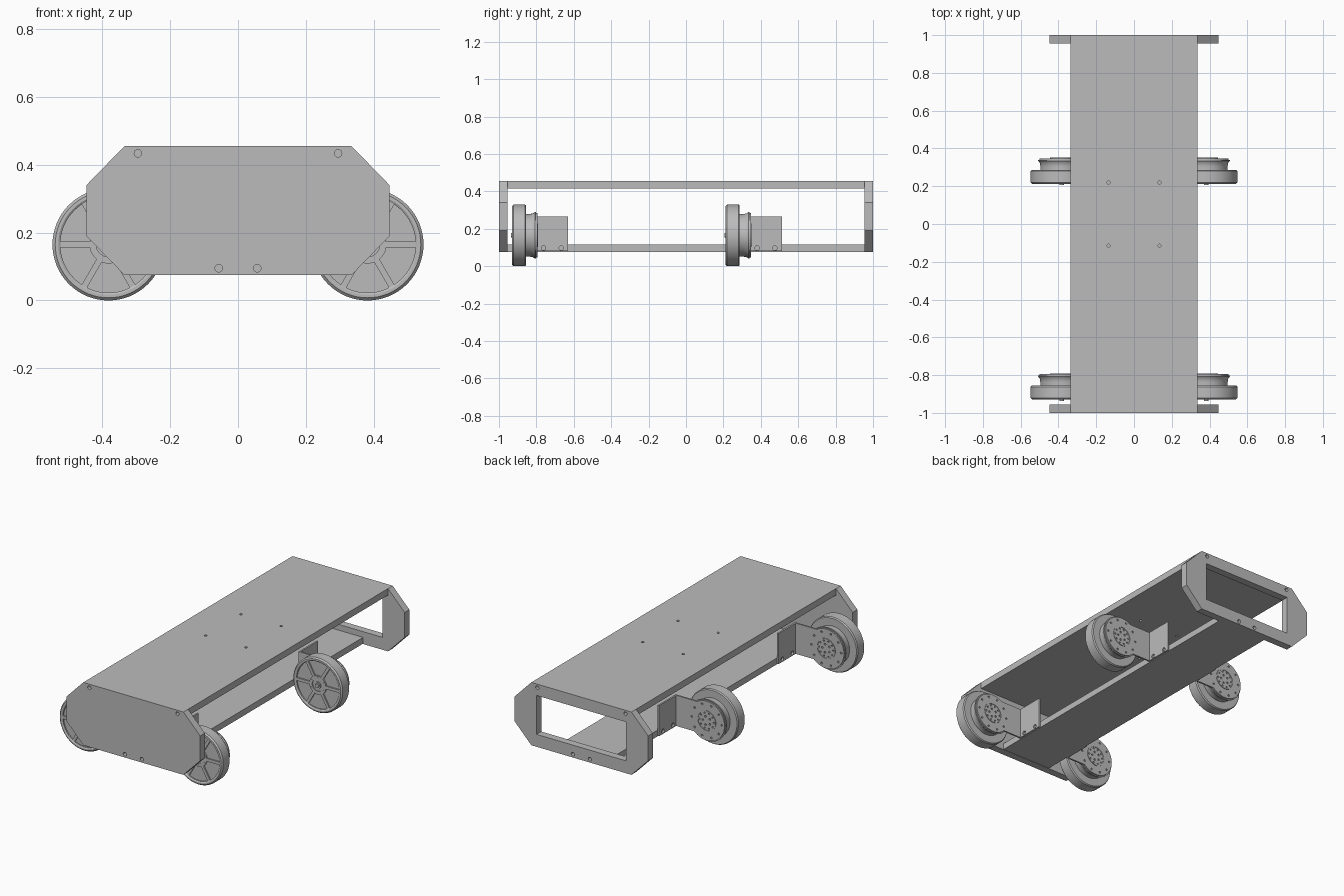
import bpy, bmesh, math
from mathutils import Matrix, Vector

if "Cube" in bpy.data.objects:
    bpy.data.objects.remove(bpy.data.objects["Cube"], do_unlink=True)

grey = bpy.data.materials.new("plain grey")
grey.use_nodes = True
COLOUR = (0.5, 0.5, 0.5, 1)
grey.diffuse_color = COLOUR
grey.node_tree.nodes["Principled BSDF"].inputs["Base Color"].default_value = COLOUR

TURN = {"x": Matrix.Rotation(math.pi / 2, 4, "Y"),
        "y": Matrix.Rotation(math.pi / 2, 4, "X"),
        "z": Matrix.Identity(4)}


def finish(name, bm, smooth=False):
    bmesh.ops.recalc_face_normals(bm, faces=bm.faces)
    mesh = bpy.data.meshes.new(name)
    bm.to_mesh(mesh)
    bm.free()
    mesh.materials.append(grey)
    obj = bpy.data.objects.new(name, mesh)
    bpy.context.collection.objects.link(obj)
    if smooth:
        activate(obj)
        bpy.ops.object.shade_smooth_by_angle(angle=math.radians(30))
    return obj


def activate(obj):
    bpy.ops.object.select_all(action="DESELECT")
    obj.select_set(True)
    bpy.context.view_layer.objects.active = obj


def add_box(bm, lo, hi, spin=Matrix.Identity(4)):
    lo, hi = Vector(lo), Vector(hi)
    m = Matrix.Translation((lo + hi) / 2) @ Matrix.Diagonal((*(hi - lo), 1))
    bmesh.ops.create_cube(bm, size=1, matrix=spin @ m)


def add_rod(bm, centre, axis, radius, depth, sides=24):
    bmesh.ops.create_cone(bm, cap_ends=True, segments=sides, radius1=radius, radius2=radius,
                          depth=depth, matrix=Matrix.Translation(centre) @ TURN[axis])


def add_prism(bm, outline, y0, y1):
    face = bm.faces.new([bm.verts.new((x, y0, z)) for x, z in outline])
    out = bmesh.ops.extrude_face_region(bm, geom=[face])
    verts = [v for v in out["geom"] if isinstance(v, bmesh.types.BMVert)]
    bmesh.ops.translate(bm, verts=verts, vec=(0, y1 - y0, 0))


def add_lathe(bm, profile, sides=64):
    # Revolve (radius, y) points about the y axis
    verts = [bm.verts.new((r, y, 0)) for r, y in profile]
    edges = [bm.edges.new(pair) for pair in zip(verts, verts[1:])]
    bmesh.ops.spin(bm, geom=verts + edges, cent=(0, 0, 0), axis=(0, 1, 0),
                   angle=2 * math.pi, steps=sides, use_merge=True)
    bmesh.ops.remove_doubles(bm, verts=bm.verts, dist=1e-5)


def cut(obj, bm):
    cutter = finish("cutter", bm)
    cutter.hide_render = True
    mod = obj.modifiers.new("cut", "BOOLEAN")
    mod.operation = "DIFFERENCE"
    mod.solver = "EXACT"
    mod.object = cutter
    activate(obj)
    bpy.ops.object.modifier_apply(modifier=mod.name)
    bpy.data.objects.remove(cutter, do_unlink=True)


def polar(r, k, n, phase=0):
    a = 2 * math.pi * k / n + phase
    return r * math.cos(a), r * math.sin(a)


# Chassis boards
bm = bmesh.new()
add_box(bm, (-0.335, -0.955, 0.415), (0.335, 0.955, 0.455))
top_board = finish("top_board", bm)
bm = bmesh.new()
for x in (-0.135, 0.135):
    for y in (-0.115, 0.22):
        add_rod(bm, (x, y, 0.435), "z", 0.008, 0.1)
cut(top_board, bm)

bm = bmesh.new()
add_box(bm, (-0.168, -0.955, 0.077), (0.168, 0.955, 0.115))
finish("bottom_board", bm)

# Chamfered end plates with screw holes; the back one has a window
half = [(0.335, 0.075), (0.447, 0.19), (0.447, 0.34), (0.335, 0.455)]
octagon = half + [(-x, z) for x, z in reversed(half)]
for name, y0, y1 in (("front_plate", -1, -0.955), ("back_plate", 0.955, 1)):
    bm = bmesh.new()
    add_prism(bm, octagon, y0, y1)
    plate = finish(name, bm)
    bm = bmesh.new()
    for s in (-1, 1):
        add_rod(bm, (s * 0.295, (y0 + y1) / 2, 0.434), "y", 0.011, 0.1)
        add_rod(bm, (s * 0.057, (y0 + y1) / 2, 0.095), "y", 0.011, 0.1)
    if name == "back_plate":
        add_box(bm, (-0.3, 0.9, 0.15), (0.3, 1.1, 0.385))
    cut(plate, bm)

# Wheel: tyre, dished face and narrower flared hub drum
bm = bmesh.new()
add_lathe(bm, [(0, 0.012), (0.142, 0.012), (0.142, 0.004), (0.148, 0), (0.157, 0),
               (0.165, 0.008), (0.165, 0.068), (0.16, 0.075), (0.114, 0.075),
               (0.114, 0.095), (0.117, 0.112), (0.125, 0.122), (0.125, 0.128), (0, 0.128)])
add_lathe(bm, [(0, 0.004), (0.02, 0.004), (0.02, 0.008), (0.036, 0.008), (0.036, 0.003),
               (0.056, 0.003), (0.056, 0.014), (0, 0.014)])
add_rod(bm, (0, 0, 0), "y", 0.012, 0.012)
for k in range(6):
    spin = Matrix.Rotation(k * math.pi / 3, 4, "Y")
    add_box(bm, (0.05, 0.004, -0.009), (0.144, 0.014, 0.009), spin)
    x, z = polar(0.046, k, 6, math.pi / 6)
    add_rod(bm, (x, 0.003, z), "y", 0.004, 0.004, 12)
wheel = finish("wheel", bm, smooth=True)

WHEEL_X, WHEEL_Z = 0.382, 0.165
ROWS = {"front": -0.93, "back": 0.212}

# Motor bracket: round-ended plate behind the wheel and a flange on the board
LOW, HIGH, RAD = 0.08, 0.265, 0.119
start = -math.pi - math.asin((LOW - WHEEL_Z) / RAD)
end = math.pi - math.asin((HIGH - WHEEL_Z) / RAD)
steps = 40
arc = [start + (end - start) * k / steps for k in range(steps + 1)]
for side, s in (("left", 1), ("right", -1)):
    outline = [(s * 0.168, HIGH), (s * 0.168, LOW)]
    outline += [(s * (WHEEL_X + RAD * math.cos(a)), WHEEL_Z + RAD * math.sin(a)) for a in arc]
    bm = bmesh.new()
    add_prism(bm, outline, 0.126, 0.136)
    bracket = finish("motor_bracket", bm)
    bm = bmesh.new()
    for radius, count, size in ((0.1, 10, 0.006), (0.048, 10, 0.005), (0.026, 5, 0.006)):
        for k in range(count):
            x, z = polar(radius, k, count)
            add_rod(bm, (s * WHEEL_X + x, 0.135, WHEEL_Z + z), "y", size, 0.012, 12)
    cut(bracket, bm)

    bm = bmesh.new()
    add_box(bm, (min(s * 0.168, s * 0.178), 0.13, LOW), (max(s * 0.168, s * 0.178), 0.3, HIGH))
    flange = finish("bracket_flange", bm)
    bm = bmesh.new()
    for y in (0.168, 0.263):
        add_rod(bm, (s * 0.173, y, 0.097), "x", 0.012, 0.05)
    cut(flange, bm)

    # Raised motor boss ring around the inner screws
    bm = bmesh.new()
    add_lathe(bm, [(0.057, 0.134), (0.057, 0.139), (0.062, 0.139), (0.062, 0.134)], 40)
    bmesh.ops.translate(bm, verts=bm.verts, vec=(s * WHEEL_X, 0, WHEEL_Z))
    boss = finish("motor_ring", bm, smooth=True)

    for row, y in ROWS.items():
        for part in (bracket, flange, boss, wheel):
            twin = bpy.data.objects.new(f"{row}_{side}_{part.name.split('.')[0]}", part.data)
            twin.location = (s * WHEEL_X, y, WHEEL_Z) if part is wheel else (0, y, 0)
            bpy.context.collection.objects.link(twin)
    for part in (bracket, flange, boss):
        bpy.data.objects.remove(part, do_unlink=True)
bpy.data.objects.remove(wheel, do_unlink=True)
